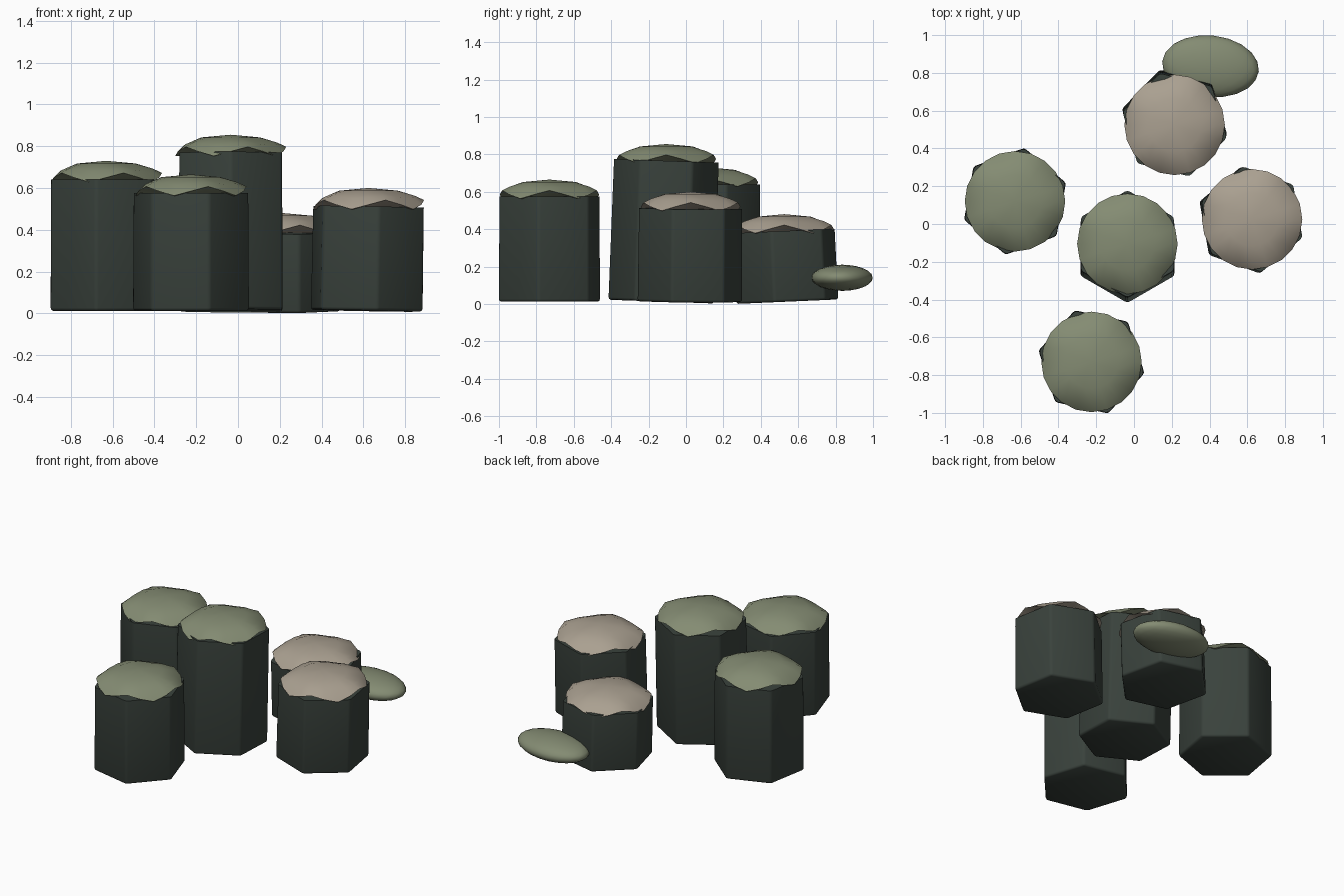
import bpy, bmesh, math
from mathutils import Matrix, Vector

cube = bpy.data.objects.get("Cube")
if cube:
    bpy.data.objects.remove(cube, do_unlink=True)


def material(name, rgb):
    m = bpy.data.materials.new(name)
    m.use_nodes = True
    m.diffuse_color = (*rgb, 1)
    m.node_tree.nodes["Principled BSDF"].inputs["Base Color"].default_value = (*rgb, 1)
    return m


STONE = material("dark stone", (0.042, 0.055, 0.046))
MOSS = material("moss green", (0.23, 0.26, 0.17))
SAND = material("pale sand", (0.40, 0.35, 0.28))


def finish(bm, name, mat, angle):
    bmesh.ops.recalc_face_normals(bm, faces=bm.faces)
    mesh = bpy.data.meshes.new(name)
    bm.to_mesh(mesh)
    bm.free()
    mesh.materials.append(mat)
    obj = bpy.data.objects.new(name, mesh)
    bpy.context.collection.objects.link(obj)
    bpy.ops.object.select_all(action="DESELECT")
    obj.select_set(True)
    bpy.context.view_layer.objects.active = obj
    bpy.ops.object.shade_smooth_by_angle(angle=math.radians(angle))
    return obj


def column(name, x, y, top, turn, lean_x, lean_y):
    """Hexagonal prism with a softened foot, leaning about its top centre."""
    base = 0.012
    height = top - base
    bm = bmesh.new()
    bmesh.ops.create_cone(bm, cap_ends=True, segments=6, radius1=0.287,
                          radius2=0.284, depth=height,
                          matrix=Matrix.Translation((0, 0, -height / 2)))
    # Align one corner with +x before applying the turn
    corner = max((v.co for v in bm.verts), key=lambda c: c.x)
    offset = math.atan2(corner.y, corner.x)
    foot = [e for e in bm.edges if all(v.co.z < -height + 0.01 for v in e.verts)]
    sides = [e for e in bm.edges if abs(e.verts[0].co.z - e.verts[1].co.z) > 0.1]
    bmesh.ops.bevel(bm, geom=foot + sides, offset=0.014, segments=2,
                    profile=0.5, affect="EDGES")
    pose = (Matrix.Translation((x, y, top))
            @ Matrix.Rotation(math.radians(lean_x), 4, "X")
            @ Matrix.Rotation(math.radians(lean_y), 4, "Y")
            @ Matrix.Rotation(math.radians(turn) - offset, 4, "Z"))
    bm.transform(pose)
    finish(bm, name, STONE, 50)


def cap(name, x, y, peak, mat):
    """Shallow dome with a five-point wavy rim and a sloping underside."""
    n, radius = 20, 0.266
    centre = Vector((x, y, peak - 0.08))
    bm = bmesh.new()
    pole = bm.verts.new(centre + Vector((0, 0, 0.08)))
    under = bm.verts.new(centre - Vector((0, 0, 0.035)))
    rings = []
    for r, z, wave in ((0.53, 0.067, 0), (0.84, 0.036, 0.006), (1, 0, 0.022)):
        ring = []
        for i in range(n):
            a = math.tau * i / n
            zigzag = abs((i % 4) - 2) - 1
            ring.append(bm.verts.new(centre + Vector(
                (r * radius * math.cos(a), r * radius * math.sin(a), z + wave * zigzag))))
        rings.append(ring)
    for i in range(n):
        j = (i + 1) % n
        bm.faces.new((pole, rings[0][i], rings[0][j]))
        for a, b in zip(rings, rings[1:]):
            bm.faces.new((a[i], b[i], b[j], a[j]))
        bm.faces.new((under, rings[2][j], rings[2][i]))
    finish(bm, name, mat, 40)


# Columns: name, x, y, cap peak, corner angle, lean about x and y, cap material
for name, x, y, peak, turn, lean_x, lean_y, mat in (
    ("centre", -0.035, -0.105, 0.855, 30, -2, 0, MOSS),
    ("right", -0.63, 0.12, 0.73, 20, 0, 0, MOSS),
    ("front", -0.225, -0.73, 0.665, -12, 0, 0, MOSS),
    ("left", 0.625, 0.025, 0.60, -20, -0.5, 1, SAND),
    ("back", 0.215, 0.525, 0.48, -14, 2.5, 0, SAND),
):
    column(name + "_column", x, y, peak - 0.09, turn, lean_x, lean_y)
    cap(name + "_cap", x, y, peak, mat)

# Flattened pebble behind the back column
bm = bmesh.new()
bmesh.ops.create_icosphere(bm, subdivisions=3, radius=1)
bm.transform(Matrix.Translation((0.405, 0.835, 0.14))
             @ Matrix.Rotation(math.radians(-6), 4, "Z")
             @ Matrix.Diagonal((0.257, 0.163, 0.07, 1)))
finish(bm, "mossy_pebble", MOSS, 60)
